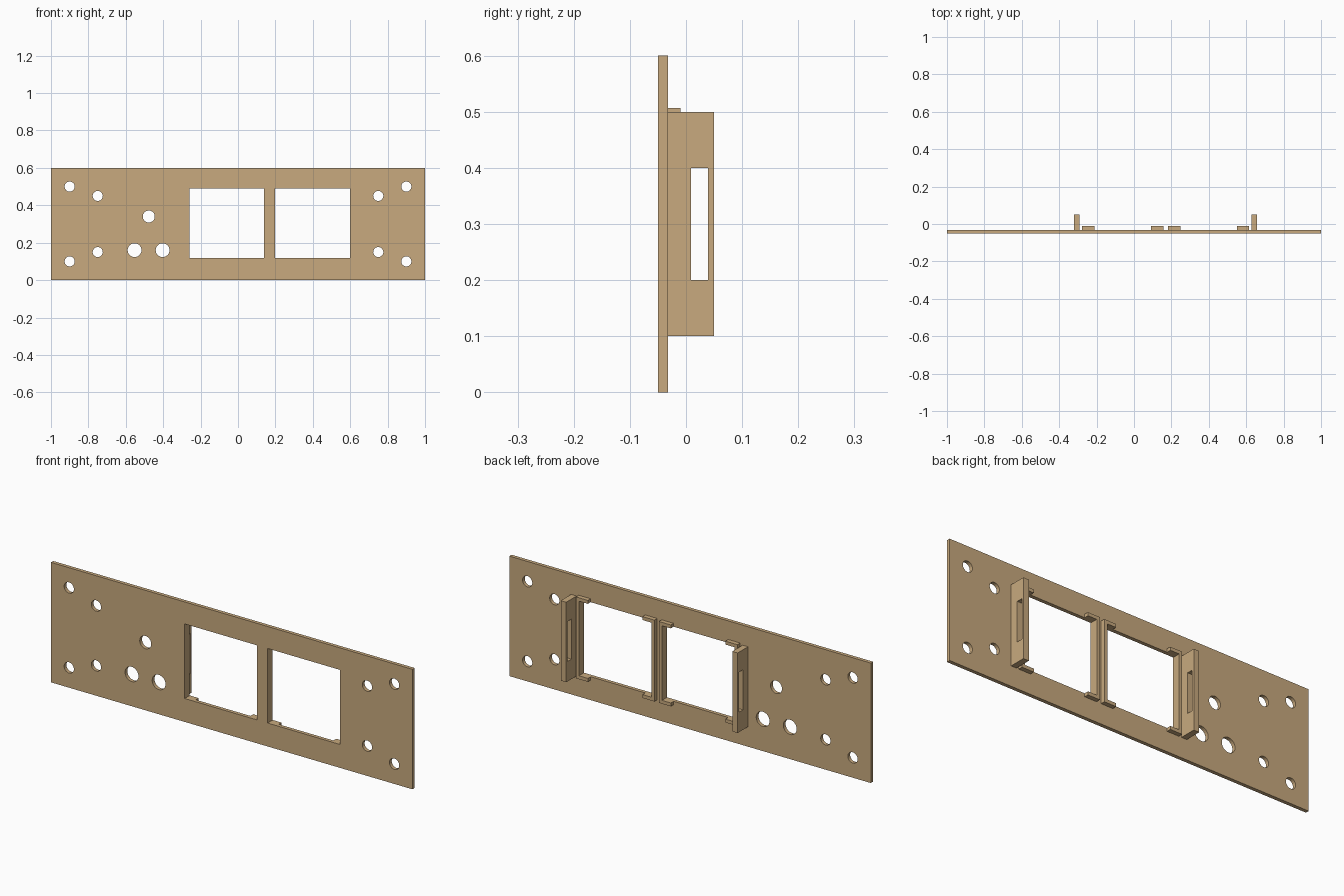
import bpy, bmesh, math

if "Cube" in bpy.data.objects:
    bpy.data.objects.remove(bpy.data.objects["Cube"])

tan = bpy.data.materials.new("tan_plastic")
tan.diffuse_color = (0.58, 0.40, 0.21, 1)
tan.use_nodes = True
tan.node_tree.nodes["Principled BSDF"].inputs["Base Color"].default_value = tan.diffuse_color


def rect(x0, x1, z0, z1):
    return [(x0, z0), (x1, z0), (x1, z1), (x0, z1)]


def circle(x, z, r, n=32):
    return [(x + r * math.cos(2 * math.pi * i / n),
             z + r * math.sin(2 * math.pi * i / n)) for i in range(n)]


def extruded(name, loops, depth, location, rotation):
    """Fill an outline (inner loops become holes) and extrude it to a mesh."""
    curve = bpy.data.curves.new(name, 'CURVE')
    curve.dimensions = '2D'
    curve.fill_mode = 'BOTH'
    curve.extrude = depth / 2
    for loop in loops:
        spline = curve.splines.new('POLY')
        spline.points.add(len(loop) - 1)
        for point, (a, b) in zip(spline.points, loop):
            point.co = (a, b, 0, 1)
        spline.use_cyclic_u = True
    obj = bpy.data.objects.new(name, curve)
    bpy.context.collection.objects.link(obj)
    obj.location, obj.rotation_euler = location, rotation
    bpy.ops.object.select_all(action='DESELECT')
    obj.select_set(True)
    bpy.context.view_layer.objects.active = obj
    bpy.ops.object.convert(target='MESH')
    obj = bpy.context.view_layer.objects.active
    # weld caps to walls, keep faces flat
    bm = bmesh.new()
    bm.from_mesh(obj.data)
    bmesh.ops.remove_doubles(bm, verts=bm.verts, dist=1e-5)
    bmesh.ops.recalc_face_normals(bm, faces=bm.faces)
    for f in bm.faces:
        f.smooth = False
    bm.to_mesh(obj.data)
    bm.free()
    obj.data.materials.clear()
    obj.data.materials.append(tan)
    return obj


FACING_FRONT = (math.pi / 2, 0, 0)           # profile in x, z
FACING_SIDE = (math.pi / 2, 0, math.pi / 2)  # profile in y, z
Z0, Z1, WALL = 0.117, 0.49, 0.017            # window height, bracket wall
windows = [(-0.26, 0.14), (0.199, 0.599)]

# front panel with windows, screw holes and control holes
loops = [rect(-1, 1, 0, 0.6)]
loops += [rect(a, b, Z0, Z1) for a, b in windows]
for s in (-1, 1):
    loops += [circle(s * 0.9, z, 0.027) for z in (0.1, 0.5)]
    loops += [circle(s * 0.75, z, 0.027) for z in (0.15, 0.45)]
loops += [circle(-0.477, 0.34, 0.032)]
loops += [circle(x, 0.16, 0.037) for x in (-0.553, -0.403)]
extruded("front_panel", loops, 0.018, (0, -0.041, 0), FACING_FRONT)

# C-shaped brackets hugging both sides of each window
for a, b in windows:
    for edge, s in ((a, 1), (b, -1)):
        out, tip = edge - s * WALL, edge + s * 0.049
        c = [(out, Z0 - WALL), (tip, Z0 - WALL), (tip, Z0), (edge, Z0),
             (edge, Z1), (tip, Z1), (tip, Z1 + WALL), (out, Z1 + WALL)]
        extruded("window_bracket", [c], 0.022, (0, -0.021, 0), FACING_FRONT)

# slotted flanges standing behind the panel
for x in (-0.306, 0.643):
    extruded("slotted_flange",
             [rect(-0.032, 0.05, 0.1, 0.5), rect(0.009, 0.039, 0.2, 0.4)],
             0.03, (x, 0, 0), FACING_SIDE)
